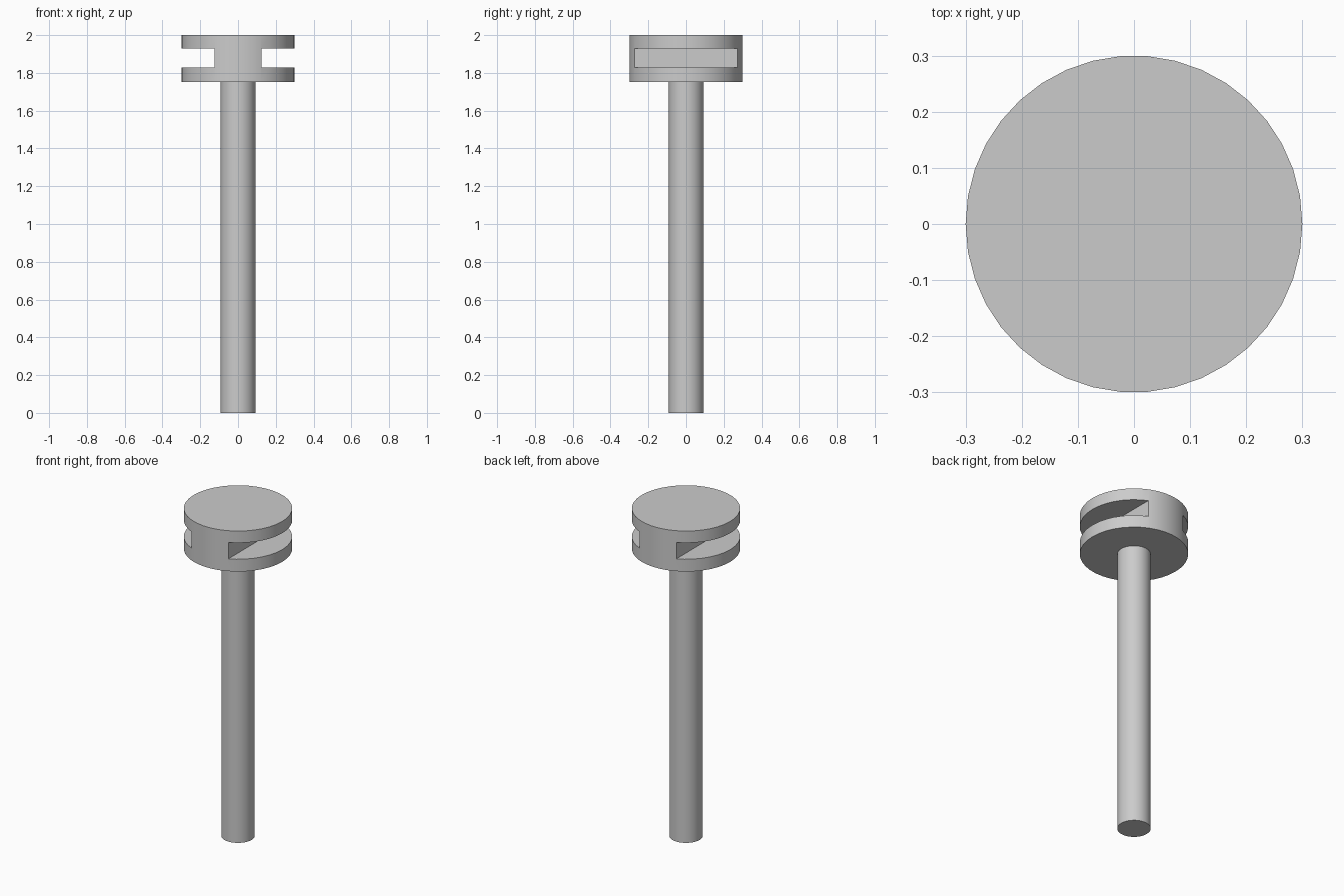
import bpy

SIDES = 38
HEAD_R, CORE_HALF = 0.3, 0.125
HEAD_Z = (1.753, 2.0)
SLOT_Z = (1.828, 1.928)

default_cube = bpy.data.objects.get("Cube")
if default_cube:
    bpy.data.objects.remove(default_cube, do_unlink=True)

grey = bpy.data.materials.new("plain_grey")
grey.use_nodes = True
colour = (0.6, 0.6, 0.6, 1)
grey.diffuse_color = colour
grey.node_tree.nodes["Principled BSDF"].inputs["Base Color"].default_value = colour


def cylinder(name, radius, z0, z1):
    """Upright cylinder with a vertex on the +x axis."""
    bpy.ops.mesh.primitive_cylinder_add(
        vertices=SIDES, radius=radius, depth=z1 - z0,
        location=(0, 0, (z0 + z1) / 2), rotation=(0, 0, -1.5707963))
    obj = bpy.context.object
    obj.name = name
    obj.data.materials.append(grey)
    return obj


def slot_cutter(side):
    """Hidden block that removes one side slot from the head."""
    width = 0.4
    bpy.ops.mesh.primitive_cube_add(
        size=1, location=(side * (CORE_HALF + width / 2), 0, sum(SLOT_Z) / 2))
    obj = bpy.context.object
    obj.name = "left_slot_cutter" if side > 0 else "right_slot_cutter"
    obj.scale = (width, 1, SLOT_Z[1] - SLOT_Z[0])
    obj.data.materials.append(grey)
    obj.hide_render = True
    obj.hide_set(True)
    return obj


def shade(obj):
    bpy.ops.object.select_all(action="DESELECT")
    obj.select_set(True)
    bpy.context.view_layer.objects.active = obj
    bpy.ops.object.shade_smooth_by_angle()


# Shaft
shaft = cylinder("shaft", 0.0925, 0, HEAD_Z[0])
shade(shaft)

# Head with a straight slot cut into each side
head = cylinder("head", HEAD_R, *HEAD_Z)
for side in (1, -1):
    cutter = slot_cutter(side)
    cut = head.modifiers.new(cutter.name, "BOOLEAN")
    cut.operation = "DIFFERENCE"
    cut.solver = "EXACT"
    cut.object = cutter
bpy.context.view_layer.objects.active = head
for name in [m.name for m in head.modifiers]:
    bpy.ops.object.modifier_apply(modifier=name)
for obj in [o for o in bpy.data.objects if o.name.endswith("slot_cutter")]:
    bpy.data.objects.remove(obj, do_unlink=True)
shade(head)
